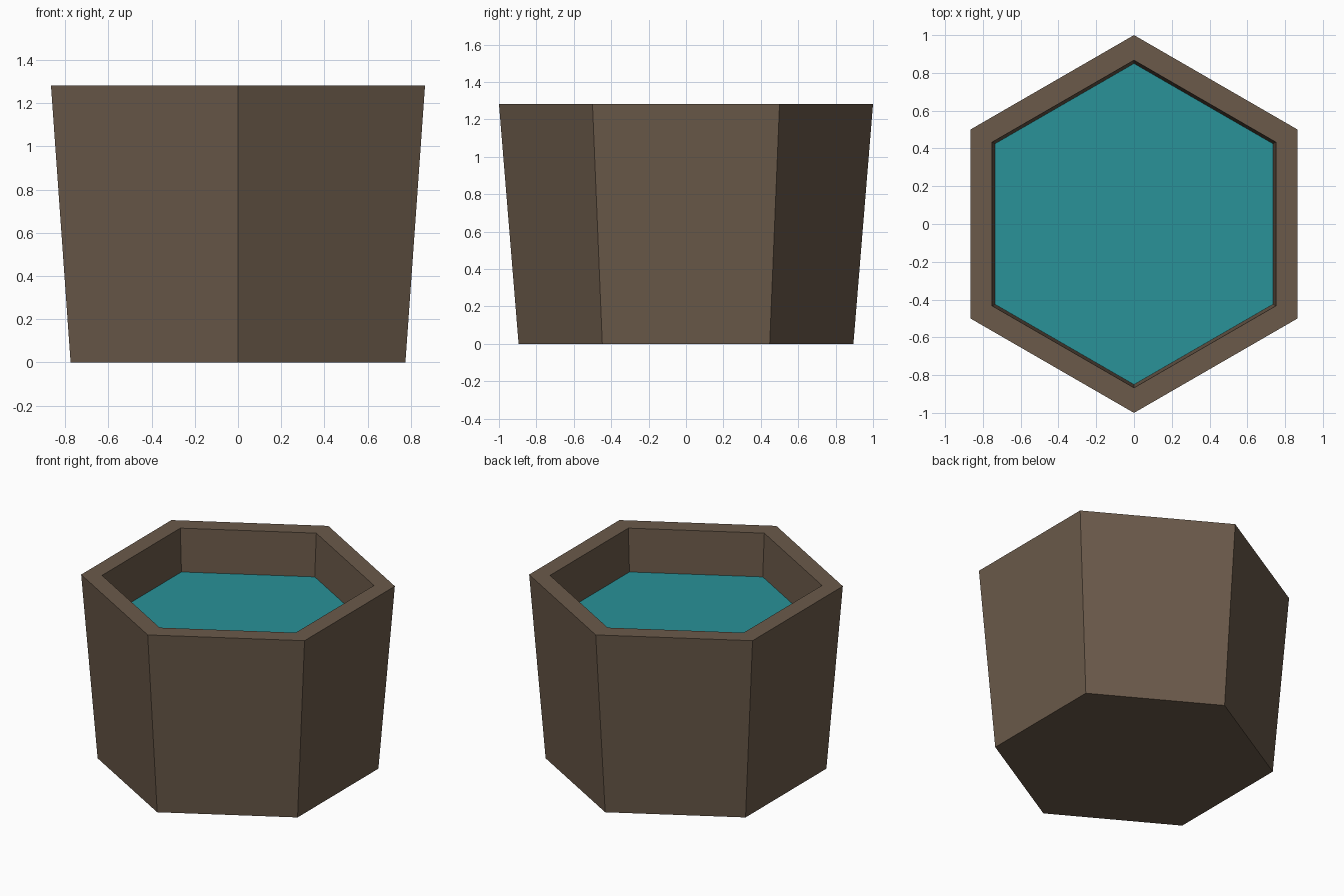
import bpy, bmesh, math

if "Cube" in bpy.data.objects:
    bpy.data.objects.remove(bpy.data.objects["Cube"])

SIDES = 6


def material(name, hex_rgb):
    def linear(c):
        c /= 255
        return c / 12.92 if c <= 0.04045 else ((c + 0.055) / 1.055) ** 2.4
    mat = bpy.data.materials.new(name)
    mat.diffuse_color = [linear(c) for c in hex_rgb] + [1.0]
    mat.use_nodes = True
    mat.node_tree.nodes["Principled BSDF"].inputs["Base Color"].default_value = mat.diffuse_color
    return mat


def lathe(name, profile, mat):
    """Six-sided solid from (radius, height) rings, capped at both ends."""
    bm = bmesh.new()
    rings = []
    for r, z in profile:
        rings.append([bm.verts.new((r * math.cos(math.pi / 2 + i * math.tau / SIDES),
                                    r * math.sin(math.pi / 2 + i * math.tau / SIDES), z))
                      for i in range(SIDES)])
    for a, b in zip(rings, rings[1:]):
        for i in range(SIDES):
            j = (i + 1) % SIDES
            bm.faces.new((a[i], a[j], b[j], b[i]))
    bm.faces.new(rings[0])
    bm.faces.new(rings[-1])
    bmesh.ops.recalc_face_normals(bm, faces=bm.faces)
    mesh = bpy.data.meshes.new(name)
    bm.to_mesh(mesh)
    bm.free()
    mesh.materials.append(mat)
    obj = bpy.data.objects.new(name, mesh)
    bpy.context.collection.objects.link(obj)
    return obj


wood = material("dark_brown_wood", (107, 90, 74))
teal = material("teal_water", (41, 146, 152))

# Tapered tub: outer wall, flat rim, inner wall, inner floor
lathe("tub", [(0.895, 0), (1.0, 1.283), (0.867, 1.283), (0.80, 0.12)], wood)

# Water filling the tub up to just below the rim
lathe("water", [(0.80, 0.125), (0.85, 0.983)], teal)
